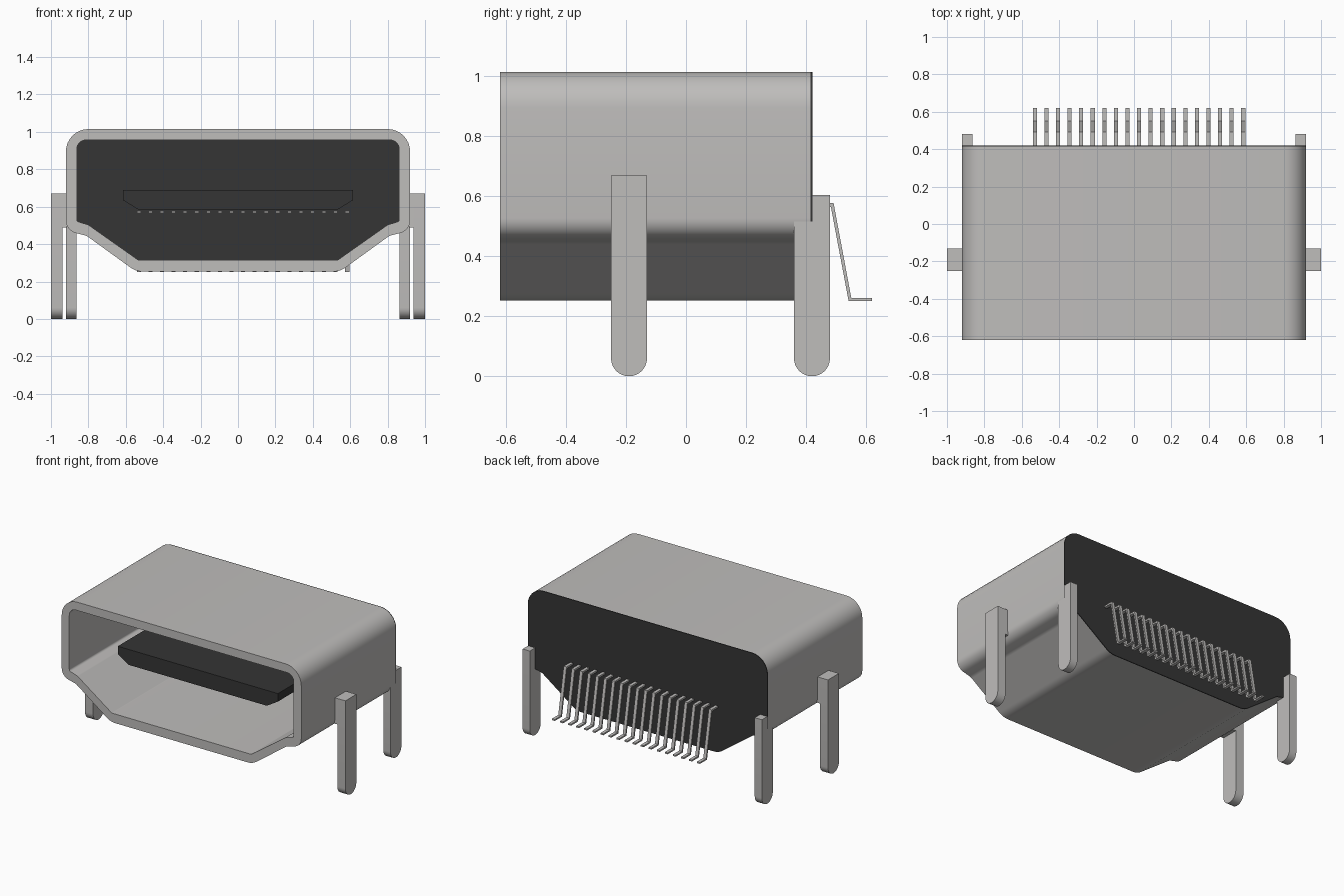
import bpy, bmesh, math
from mathutils import Vector

cube = bpy.data.objects.get("Cube")
if cube:
    bpy.data.objects.remove(cube, do_unlink=True)


def material(name, color):
    m = bpy.data.materials.new(name)
    m.use_nodes = True
    m.diffuse_color = (*color, 1)
    m.node_tree.nodes["Principled BSDF"].inputs["Base Color"].default_value = (*color, 1)
    return m


METAL = material("light grey metal", (0.52, 0.51, 0.50))
PLASTIC = material("dark plastic", (0.035, 0.035, 0.035))


def finish(name, bm, mat, smooth=True):
    bmesh.ops.recalc_face_normals(bm, faces=bm.faces)
    mesh = bpy.data.meshes.new(name)
    bm.to_mesh(mesh)
    bm.free()
    mesh.materials.append(mat)
    ob = bpy.data.objects.new(name, mesh)
    bpy.context.collection.objects.link(ob)
    if smooth:
        bpy.ops.object.select_all(action="DESELECT")
        ob.select_set(True)
        bpy.context.view_layer.objects.active = ob
        bpy.ops.object.shade_smooth_by_angle(angle=math.radians(30))
    return ob


def rounded(corners, segs=8):
    """Closed outline from (u, v, radius) corners, each replaced by an arc."""
    out = []
    for i, (u, v, r) in enumerate(corners):
        p = Vector((u, v))
        a = (Vector(corners[i - 1][:2]) - p).normalized()
        b = (Vector(corners[(i + 1) % len(corners)][:2]) - p).normalized()
        half = a.angle(b) / 2
        centre = p + (a + b).normalized() * (r / math.sin(half))
        start = p + a * (r / math.tan(half)) - centre
        end = p + b * (r / math.tan(half)) - centre
        sweep = start.angle_signed(end)
        for k in range(segs + 1):
            t = -sweep * k / segs
            c, s = math.cos(t), math.sin(t)
            out.append(centre + Vector((start.x * c - start.y * s, start.x * s + start.y * c)))
    return out


def mirrored(half):
    return half + [(-u, v, r) for u, v, r in reversed(half)]


def prism(bm, outline, lo, hi, axis):
    """Extrude an outline along y (outline is x,z) or along x (outline is y,z)."""
    def at(p, d):
        return (p[0], d, p[1]) if axis == "y" else (d, p[0], p[1])
    a = [bm.verts.new(at(p, lo)) for p in outline]
    b = [bm.verts.new(at(p, hi)) for p in outline]
    bm.faces.new(a)
    bm.faces.new(b)
    for i in range(len(a)):
        bm.faces.new((a[i - 1], a[i], b[i], b[i - 1]))


# Shell: tapered tube with a thick rim
FRONT, BACK = -0.62, 0.415
outer = rounded(mirrored([(0.92, 1.015, 0.12), (0.92, 0.472, 0.07),
                          (0.81, 0.445, 0.06), (0.545, 0.253, 0.12)]))
inner = rounded(mirrored([(0.862, 0.957, 0.05), (0.862, 0.522, 0.015),
                          (0.80, 0.503, 0.03), (0.535, 0.316, 0.01)]))
bm = bmesh.new()
rings = [[bm.verts.new((p.x, y, p.y)) for p in loop]
         for loop, y in ((outer, FRONT), (inner, FRONT), (inner, BACK), (outer, BACK))]
for k, ring in enumerate(rings):
    prev = rings[k - 1]
    for i in range(len(ring)):
        bm.faces.new((prev[i - 1], prev[i], ring[i], ring[i - 1]))
finish("shell", bm, METAL)

# Back wall closes the tube
bm = bmesh.new()
prism(bm, outer, BACK, BACK + 0.006, "y")
finish("back_wall", bm, PLASTIC, False)

# Contact tongue inside the opening
bm = bmesh.new()
prism(bm, [(-0.615, 0.69), (0.615, 0.69), (0.615, 0.635), (0.53, 0.583),
           (-0.53, 0.583), (-0.615, 0.635)], -0.44, BACK, "y")
finish("tongue", bm, PLASTIC, False)


# Mounting legs with round tips
def leg_outline(y, top, r=0.06):
    arc = [(y + r * math.cos(t), r + r * math.sin(t))
           for t in (math.pi * (1 + k / 16) for k in range(17))]
    return arc + [(y + r, top), (y - r, top)]


for side, sign in (("left", 1), ("right", -1)):
    bm = bmesh.new()
    prism(bm, leg_outline(-0.19, 0.67), sign * 0.938, sign * 1.0, "x")
    finish("front_leg_" + side, bm, METAL)
    bm = bmesh.new()
    prism(bm, [(-0.25, 0.49), (-0.13, 0.49), (-0.13, 0.67), (-0.25, 0.67)],
          sign * 0.915, sign * 0.938, "x")
    finish("front_leg_mount_" + side, bm, METAL, False)
    bm = bmesh.new()
    prism(bm, leg_outline(0.42, 0.605), sign * 0.864, sign * 0.919, "x")
    finish("rear_leg_" + side, bm, METAL)

# Row of bent solder pins
pin = [(0.40, 0.577), (0.492, 0.577), (0.551, 0.261), (0.62, 0.261),
       (0.62, 0.251), (0.542, 0.251), (0.483, 0.565), (0.40, 0.565)]
COUNT, FIRST, PITCH, WIDTH = 19, -0.53, 0.0619, 0.022
bm = bmesh.new()
for i in range(COUNT):
    x = FIRST + i * PITCH
    prism(bm, pin, x - WIDTH / 2, x + WIDTH / 2, "x")
finish("solder_pins", bm, METAL, False)
